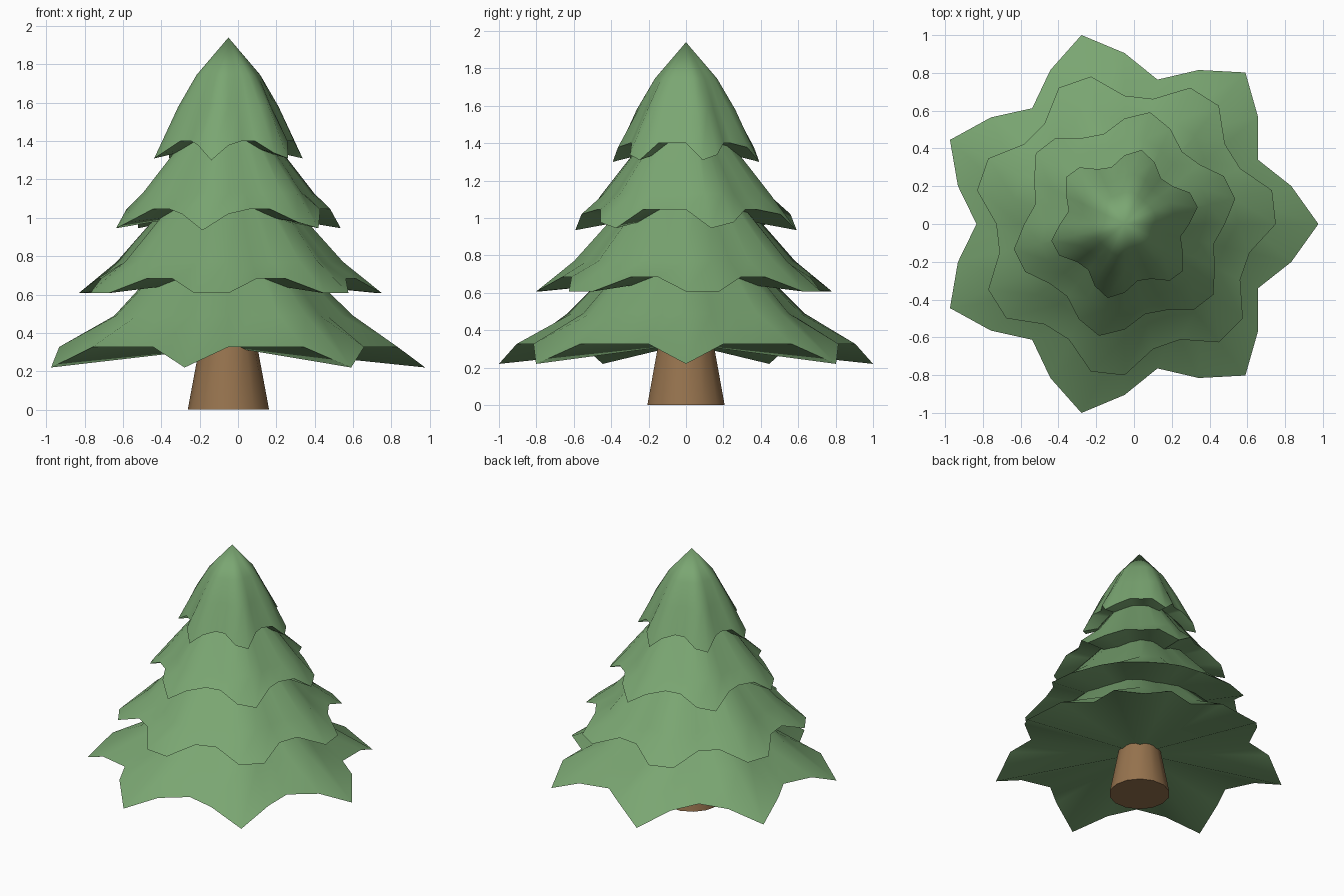
import bpy, bmesh, math

if "Cube" in bpy.data.objects:
    bpy.data.objects.remove(bpy.data.objects["Cube"])

CX = -0.05      # trunk axis
SIDES = 28      # sides of every foliage ring


def material(name, rgb):
    m = bpy.data.materials.new(name)
    m.diffuse_color = (*rgb, 1)
    m.use_nodes = True
    m.node_tree.nodes["Principled BSDF"].inputs["Base Color"].default_value = m.diffuse_color
    return m


green = material("needle green", (0.195, 0.381, 0.168))
brown = material("bark brown", (0.305, 0.171, 0.076))


def finish(name, bm, mat, angle):
    bmesh.ops.recalc_face_normals(bm, faces=bm.faces)
    me = bpy.data.meshes.new(name)
    bm.to_mesh(me)
    bm.free()
    ob = bpy.data.objects.new(name, me)
    ob.location.x = CX
    bpy.context.collection.objects.link(ob)
    me.materials.append(mat)
    bpy.ops.object.select_all(action='DESELECT')
    ob.select_set(True)
    bpy.context.view_layer.objects.active = ob
    bpy.ops.object.shade_smooth_by_angle(angle=math.radians(angle))
    return ob


def loft(name, sides, rings, bottom, top, mat, angle, tips=0, shift=0):
    """Rings are (radius, wave, z, droop); the wave makes the branch tips."""
    bm = bmesh.new()
    loops = []
    for radius, wave, z, droop in rings:
        loop = []
        for i in range(sides):
            a = math.tau * i / sides
            c = math.cos(math.tau * tips * (i - shift) / sides)
            r = radius + wave * c
            loop.append(bm.verts.new((r * math.cos(a), r * math.sin(a),
                                      z - droop * max(0, c))))
        loops.append(loop)
    ends = [bm.verts.new((0, 0, z)) for z in (bottom, top)]
    for i in range(sides):
        j = (i + 1) % sides
        for lo, hi in zip(loops, loops[1:]):
            bm.faces.new((lo[i], lo[j], hi[j], hi[i]))
        bm.faces.new((loops[0][j], loops[0][i], ends[0]))
        bm.faces.new((loops[-1][i], loops[-1][j], ends[1]))
    return finish(name, bm, mat, angle)


# Trunk
loft("trunk", 14, [(0.212, 0, 0, 0), (0.145, 0, 0.36, 0)], 0, 0.36, brown, 40)

# Foliage tiers, each a drooping star-edged skirt closed underneath
loft("bottom_tier", SIDES,
     [(0.905, 0.121, 0.327, 0.107), (0.61, 0.04, 0.49, 0), (0.30, 0.01, 0.82, 0)],
     0.327, 1.0, green, 50, tips=7, shift=0)
loft("lower_middle_tier", SIDES,
     [(0.74, 0.086, 0.685, 0.11), (0.57, 0.04, 0.77, 0), (0.25, 0.01, 1.15, 0)],
     0.685, 1.3, green, 50, tips=7, shift=0.5)
loft("upper_middle_tier", SIDES,
     [(0.545, 0.062, 1.045, 0.11), (0.43, 0.03, 1.13, 0), (0.17, 0.01, 1.48, 0)],
     1.045, 1.65, green, 50, tips=6, shift=6)
loft("top_tier", SIDES,
     [(0.353, 0.049, 1.40, 0.10), (0.25, 0.02, 1.58, 0), (0.165, 0.006, 1.745, 0)],
     1.40, 1.94, green, 50, tips=6, shift=6)
